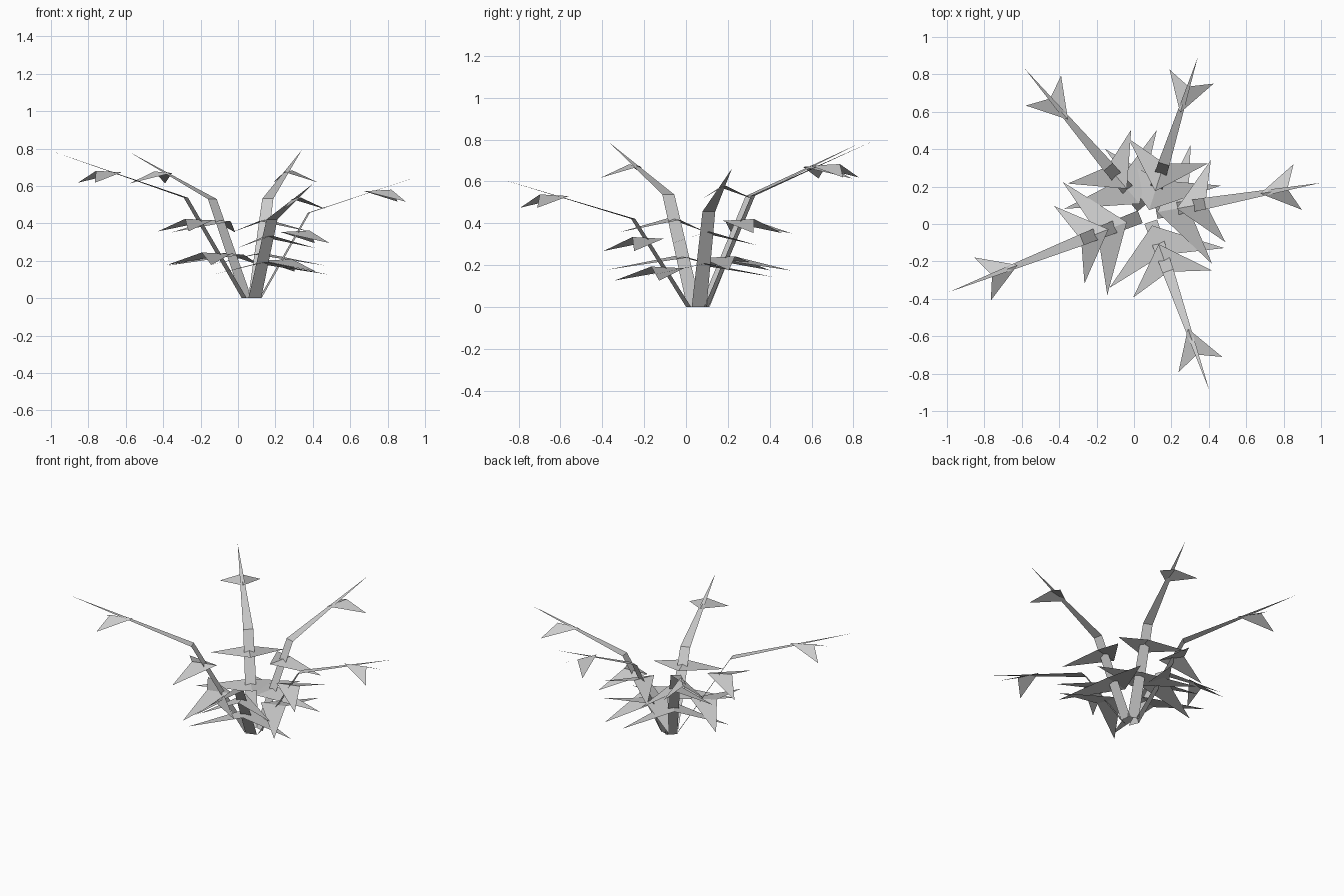
import bpy
from mathutils import Vector

if "Cube" in bpy.data.objects:
    bpy.data.objects.remove(bpy.data.objects["Cube"])

grey = bpy.data.materials.new("plain_grey")
grey.diffuse_color = (0.6, 0.6, 0.6, 1)
grey.use_nodes = True
grey.node_tree.nodes["Principled BSDF"].inputs["Base Color"].default_value = grey.diffuse_color

CENTRE = Vector((0.075, 0.055, 0))

# One row per stem: direction (x, y), bend radius, bend height, tip radius, tip height
STEMS = [
    (-0.93, -0.366, 0.380, 0.537, 1.142, 0.783),
    (-0.65, 0.765, 0.328, 0.530, 1.018, 0.783),
    (0.303, 0.953, 0.279, 0.532, 0.878, 0.792),
    (0.984, 0.176, 0.308, 0.456, 0.936, 0.662),
    (0.328, -0.945, 0.325, 0.421, 1.000, 0.613),
]


def sheet(name, points, faces):
    mesh = bpy.data.meshes.new(name)
    mesh.from_pydata(points, [], faces)
    mesh.materials.append(grey)
    obj = bpy.data.objects.new(name, mesh)
    bpy.context.collection.objects.link(obj)
    return obj


def build_stem(dx, dy, bend_r, bend_z, tip_r, tip_z):
    out = Vector((dx, dy, 0)).normalized()
    side = Vector((-out.y, out.x, 0))

    def place(r, s, z):
        return CENTRE + out * r + side * s + Vector((0, 0, z))

    # Flat ribbon stem: steep lower part, then a long pointed upper part
    sheet("stem", [
        place(0.045, -0.036, 0), place(0.045, 0.036, 0),
        place(bend_r, 0.031, bend_z), place(bend_r, -0.031, bend_z),
        place(tip_r, 0, tip_z),
    ], [(0, 3, 2, 1), (3, 4, 2)])

    # Swept leaf pair: inner apex, outer notch and two drooping wing tips
    def leaf_pair(name, apex_r, z, notch, reach, span, drop):
        sheet(name, [
            place(apex_r, 0, z), place(apex_r + notch, 0, z + 0.008),
            place(apex_r + reach, span, z - drop),
            place(apex_r + reach, -span, z - drop),
        ], [(0, 1, 2), (0, 3, 1)])

    leaf_pair("lower_leaf_pair", bend_r - 0.258, bend_z * 0.44,
              0.167, 0.24, 0.325, 0.059)
    leaf_pair("middle_leaf_pair", bend_r - 0.153, bend_z * 0.775,
              0.157, 0.226, 0.223, 0.059)
    leaf_pair("upper_leaf_pair", (bend_r + tip_r) / 2 - 0.012,
              (bend_z + tip_z) / 2 + 0.013, 0.147, 0.203, 0.124, 0.056)


for stem in STEMS:
    build_stem(*stem)
